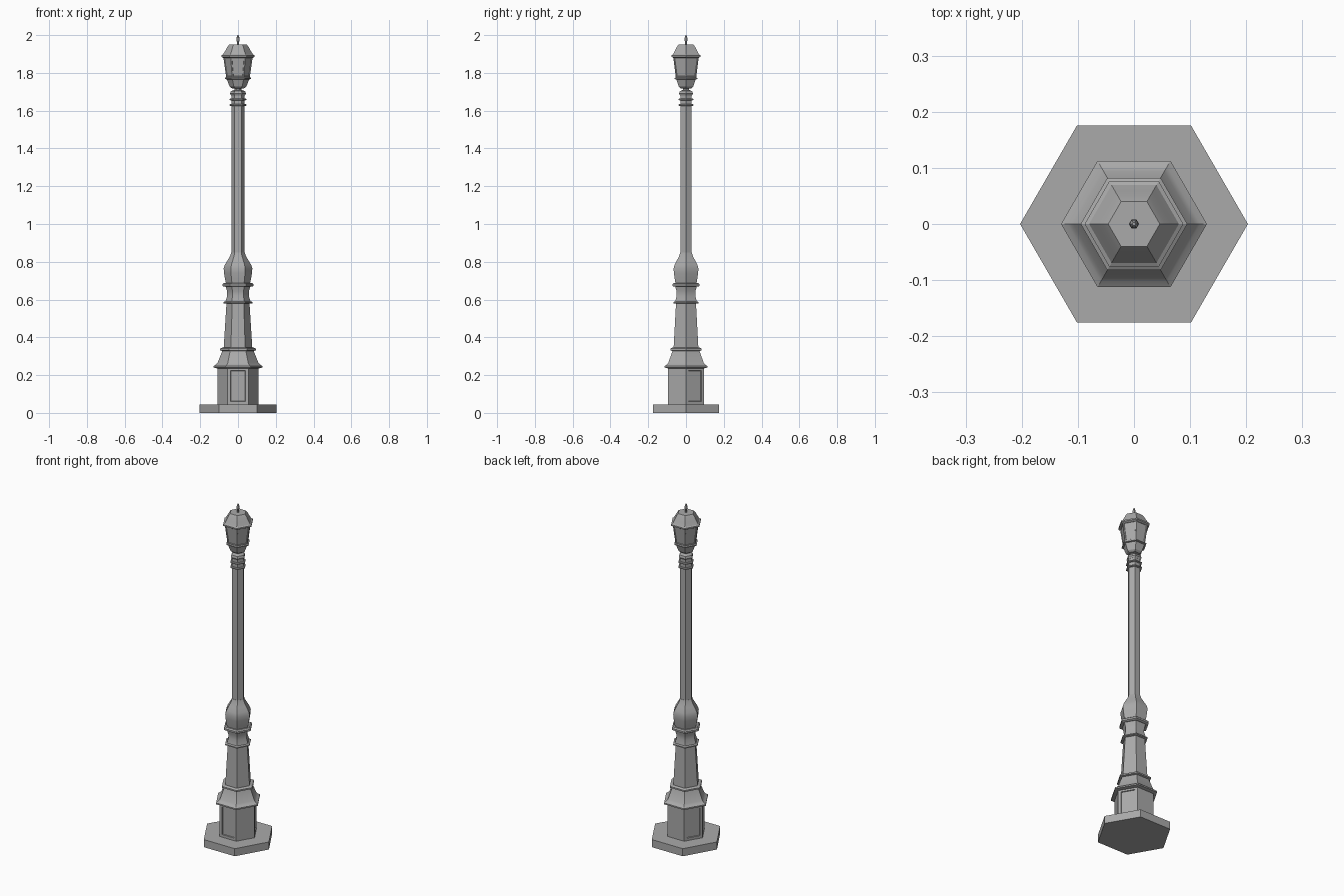
import bpy, bmesh, math
from mathutils import Vector

cube = bpy.data.objects.get("Cube")
if cube:
    bpy.data.objects.remove(cube, do_unlink=True)

metal = bpy.data.materials.new("grey_metal")
metal.use_nodes = True
grey = (0.4, 0.4, 0.4, 1)
metal.diffuse_color = grey
metal.node_tree.nodes["Principled BSDF"].inputs["Base Color"].default_value = grey


def hex_lathe(name, profile, panels=None):
    """Closed six-sided solid from (radius, height) points, corners on the x axis.
    panels = (height, side directions, thickness, depth) recesses those faces."""
    bm = bmesh.new()
    rings = []
    for r, z in profile:
        rings.append([bm.verts.new((r * math.cos(k * math.pi / 3),
                                    r * math.sin(k * math.pi / 3), z)) for k in range(6)])
    for a, b in zip(rings, rings[1:]):
        for k in range(6):
            n = (k + 1) % 6
            bm.faces.new((a[k], a[n], b[n], b[k]))
    bm.faces.new(rings[0][::-1])
    bm.faces.new(rings[-1])
    bm.normal_update()
    if panels:
        height, sides, thickness, depth = panels
        chosen = []
        for f in bm.faces:
            c = f.calc_center_median()
            out = Vector((c.x, c.y))
            if abs(c.z - height) < 0.02 and out.length > 0.01:
                angle = math.degrees(math.atan2(c.y, c.x)) % 360
                if any(abs(angle - s) < 5 for s in sides):
                    chosen.append(f)
        bmesh.ops.inset_individual(bm, faces=chosen, thickness=thickness)
        bmesh.ops.inset_individual(bm, faces=chosen, thickness=0.002, depth=-depth)
    mesh = bpy.data.meshes.new(name)
    bm.to_mesh(mesh)
    bm.free()
    mesh.materials.append(metal)
    obj = bpy.data.objects.new(name, mesh)
    bpy.context.collection.objects.link(obj)
    bpy.ops.object.select_all(action="DESELECT")
    obj.select_set(True)
    bpy.context.view_layer.objects.active = obj
    bpy.ops.object.shade_smooth_by_angle(angle=math.radians(28))
    return obj


def collar(name, r, z, h):
    """Thin moulding with a bevelled upper edge."""
    return hex_lathe(name, [(r * 0.9, z), (r, z + h * 0.2), (r, z + h * 0.7), (r * 0.9, z + h)])


# Foot and pedestal, with recessed panels on alternate sides
hex_lathe("ground_slab", [(0.203, 0), (0.203, 0.045)])
hex_lathe("pedestal", [(0.109, 0.045), (0.109, 0.24)], (0.14, (30, 150, 270), 0.022, 0.005))
hex_lathe("pedestal_cornice", [(0.109, 0.235), (0.13, 0.24), (0.13, 0.248), (0.118, 0.255),
                               (0.108, 0.265), (0.082, 0.33)])

# Lower column
collar("lower_collar", 0.095, 0.328, 0.017)
hex_lathe("tapered_column", [(0.076, 0.34), (0.061, 0.58)])
collar("middle_collar", 0.076, 0.578, 0.013)
hex_lathe("waist", [(0.066, 0.59), (0.057, 0.62), (0.058, 0.645), (0.067, 0.672)])
collar("upper_collar", 0.083, 0.668, 0.02)
hex_lathe("bulb", [(0.064, 0.685), (0.069, 0.71), (0.074, 0.74), (0.076, 0.765),
                   (0.069, 0.785), (0.054, 0.81), (0.042, 0.83), (0.036, 0.848)])

# Shaft and its rings
hex_lathe("shaft", [(0.035, 0.845), (0.035, 1.69)])
for i, z in enumerate((1.625, 1.655)):
    collar("shaft_ring_%d" % (i + 1), 0.045, z, 0.01)
hex_lathe("shaft_cap", [(0.036, 1.68), (0.042, 1.69), (0.038, 1.703), (0.018, 1.71), (0.018, 1.717),
                        (0.032, 1.725)])

# Lantern
hex_lathe("lantern_cup", [(0.032, 1.718), (0.044, 1.727), (0.06, 1.768)])
collar("lantern_sill", 0.069, 1.766, 0.011)
hex_lathe("lantern_body", [(0.062, 1.775), (0.078, 1.885)],
          (1.83, range(30, 360, 60), 0.008, 0.003))
hex_lathe("lantern_roof", [(0.078, 1.88), (0.088, 1.885), (0.088, 1.893), (0.08, 1.897),
                           (0.067, 1.918), (0.056, 1.938), (0.046, 1.95)])
hex_lathe("finial", [(0.006, 1.948), (0.006, 1.965), (0.009, 1.972), (0.008, 1.985), (0.003, 2.0)])
